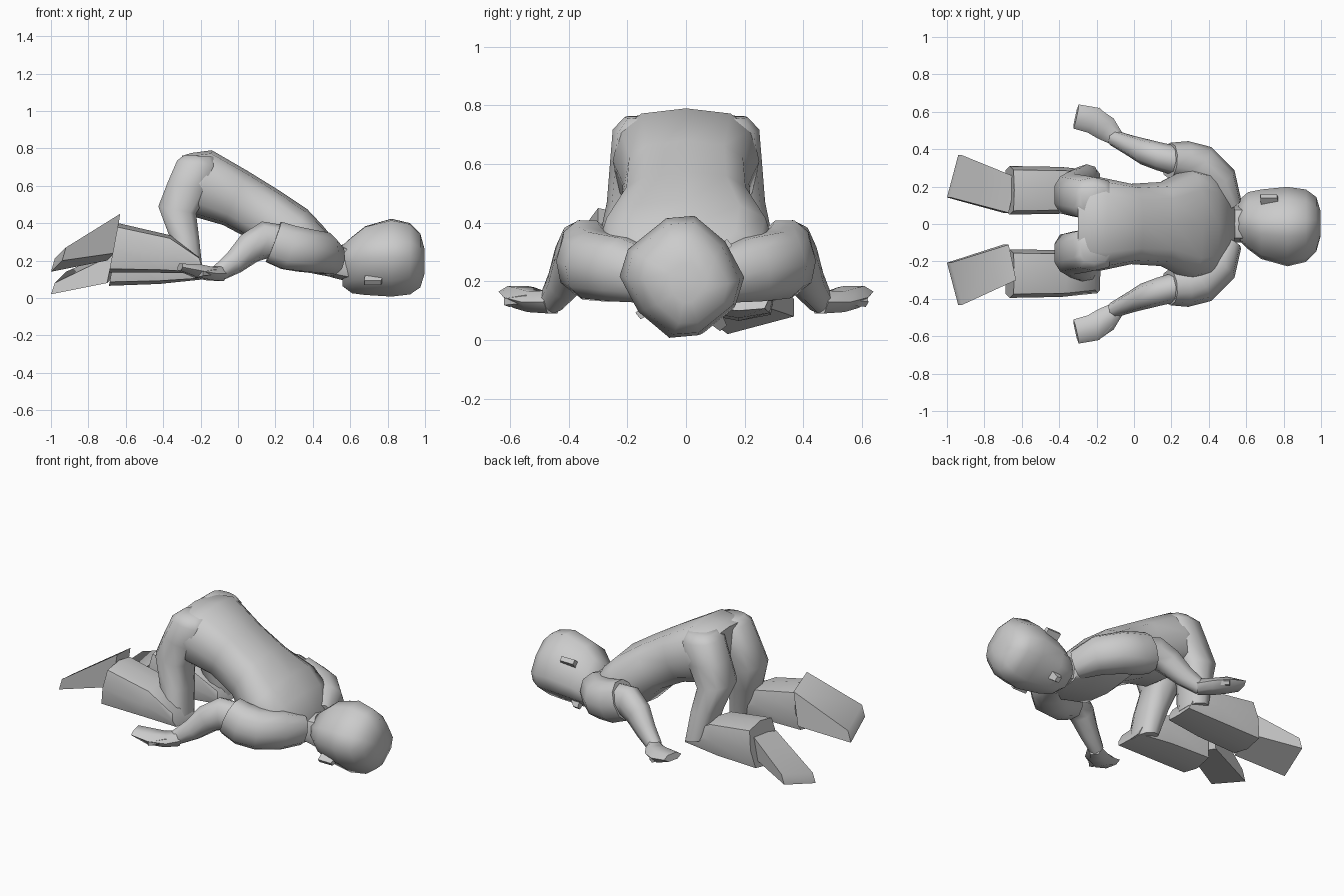
import bpy, bmesh, math
from mathutils import Vector as V


def loft(name, sections, n, power=0.85, sharp=50):
    """Skin rings given as (centre, half_axis_u, half_axis_v); n=4 gives a box section."""
    bm = bmesh.new()
    rings = []
    for c, u, v in sections:
        ring = []
        for i in range(n):
            a = 2 * math.pi * i / n + (math.pi / 4 if n == 4 else 0)
            ca, sa = math.cos(a), math.sin(a)
            if n == 4:
                power = 0
            ca = math.copysign(abs(ca) ** power, ca)
            sa = math.copysign(abs(sa) ** power, sa)
            ring.append(bm.verts.new(c + u * ca + v * sa))
        rings.append(ring)
    for r, s in zip(rings, rings[1:]):
        for i in range(n):
            j = (i + 1) % n
            bm.faces.new((r[i], r[j], s[j], s[i]))
    bm.faces.new(rings[0][::-1])
    bm.faces.new(rings[-1])
    bmesh.ops.recalc_face_normals(bm, faces=bm.faces)
    me = bpy.data.meshes.new(name)
    bm.to_mesh(me)
    bm.free()
    ob = bpy.data.objects.new(name, me)
    bpy.context.collection.objects.link(ob)
    bpy.ops.object.select_all(action='DESELECT')
    bpy.context.view_layer.objects.active = ob
    ob.select_set(True)
    bpy.ops.object.shade_smooth_by_angle(angle=math.radians(sharp))
    return ob


def side(top, bottom, y, w):
    """Section spanning two (x, z) profile points, half width w about y."""
    p, q = V((top[0], y, top[1])), V((bottom[0], y, bottom[1]))
    return (p + q) / 2, V((0, w, 0)), (p - q) / 2


def tube(name, pts, n, power=0.9):
    """Limb through (x, y, z, half_width, half_height) points."""
    cs = [V(p[:3]) for p in pts]
    secs = []
    for i, p in enumerate(pts):
        d = (cs[min(i + 1, len(cs) - 1)] - cs[max(i - 1, 0)]).normalized()
        u = d.cross(V((0, 0, 1))).normalized()
        secs.append((cs[i], u * p[3], u.cross(d) * p[4]))
    return loft(name, secs, n, power, 60)


# Torso: bent forward from the hips down to the neck
loft("torso", [
    side((-0.30, 0.76), (-0.28, 0.52), 0, 0.215),
    side((-0.25, 0.775), (-0.26, 0.46), 0, 0.245),
    side((-0.14, 0.79), (-0.22, 0.43), 0, 0.25),
    side((0.05, 0.68), (-0.08, 0.39), 0, 0.215),
    side((0.22, 0.575), (0.07, 0.31), 0, 0.225),
    side((0.37, 0.475), (0.20, 0.18), 0, 0.30),
    side((0.455, 0.385), (0.38, 0.135), 0, 0.28),
    side((0.54, 0.28), (0.51, 0.11), 0, 0.13),
], 12, 0.72)

# Neck
loft("neck", [side((0.50, 0.28), (0.50, 0.11), 0, 0.10),
              side((0.62, 0.29), (0.62, 0.08), 0, 0.10)], 8)

# Head: rolled about x so the flat face looks down and to +y
EAR = V((0, 0.78, 0.63))
FACE = V((0, 0.63, -0.78))


def head_point(x, ear, face):
    return V((x, 0.005, 0.192)) + EAR * ear + FACE * face


loft("head", [
    (head_point(x, 0, (f - b) / 2), EAR * a, FACE * (f + b) / 2)
    for x, a, b, f in [(0.56, 0.085, 0.09, 0.14), (0.61, 0.13, 0.13, 0.17),
                       (0.68, 0.16, 0.19, 0.17), (0.82, 0.19, 0.225, 0.165),
                       (0.92, 0.17, 0.205, 0.16), (0.975, 0.125, 0.15, 0.13),
                       (0.997, 0.06, 0.07, 0.06)]], 10, 0.7)
loft("nose", [(head_point(0.69, 0, 0.14), V((0.04, 0, 0)), EAR * 0.03),
              (head_point(0.67, 0, 0.195), V((0.015, 0, 0)), EAR * 0.015)], 4)
for s in (-1, 1):
    loft("ear", [(head_point(0.73, s * 0.14, -0.015), V((0.05, 0, 0)), FACE * 0.02),
                 (head_point(0.72, s * 0.20, -0.02), V((0.045, 0, 0)), FACE * 0.014)], 4)

# Arms: sleeve, bare arm swept back, hand and thumb
for s in (-1, 1):
    tube("sleeve", [(0.51, s * 0.10, 0.21, 0.07, 0.09), (0.45, s * 0.22, 0.24, 0.11, 0.115),
                    (0.35, s * 0.31, 0.255, 0.12, 0.12),
                    (0.27, s * 0.335, 0.27, 0.11, 0.125),
                    (0.19, s * 0.34, 0.30, 0.095, 0.12)], 10)
    tube("arm", [(0.24, s * 0.335, 0.29, 0.08, 0.10), (0.14, s * 0.36, 0.31, 0.075, 0.10),
                 (0.06, s * 0.385, 0.265, 0.07, 0.085), (-0.02, s * 0.42, 0.19, 0.055, 0.065),
                 (-0.11, s * 0.46, 0.13, 0.042, 0.045)], 8)
    tube("hand", [(-0.09, s * 0.455, 0.13, 0.042, 0.045), (-0.15, s * 0.51, 0.13, 0.068, 0.04),
                  (-0.22, s * 0.555, 0.145, 0.072, 0.04),
                  (-0.31, s * 0.575, 0.165, 0.066, 0.022)], 6)
    tube("thumb", [(-0.13, s * 0.53, 0.14, 0.025, 0.022),
                   (-0.20, s * 0.61, 0.13, 0.02, 0.018)], 5)

# Thighs: buttocks blend into the hips, legs hang down to the knees
for s in (-1, 1):
    loft("thigh", [
        side((-0.29, 0.765), (-0.13, 0.755), s * 0.135, 0.075),
        side((-0.33, 0.735), (-0.10, 0.70), s * 0.135, 0.115),
        side((-0.38, 0.62), (-0.15, 0.57), s * 0.145, 0.115),
        side((-0.43, 0.49), (-0.22, 0.45), s * 0.155, 0.115),
        side((-0.37, 0.33), (-0.205, 0.32), s * 0.19, 0.11),
        side((-0.32, 0.16), (-0.185, 0.13), s * 0.22, 0.10),
    ], 10, 0.75, 60)

# Shins: bevelled box sections, the near leg higher than the far one
for y, top, low in ((-0.265, (0.40, 0.335, 0.22), (0.135, 0.135, 0.13)),
                    (0.18, (0.33, 0.29, 0.19), (0.065, 0.075, 0.10))):
    loft("shin", [side((-0.64, top[0]), (-0.69, low[0]), y, 0.13),
                  side((-0.36, top[1]), (-0.42, low[1]), y, 0.125),
                  side((-0.21, top[2]), (-0.18, low[2]), y, 0.105)], 8, 0.5, 40)

# Feet: wedges reaching back to a thin, splayed toe edge
for y, toe_y, top, low, toe_top, toe_low in (
        (-0.205, -0.32, 0.43, 0.22, 0.24, 0.17), (0.155, 0.255, 0.25, 0.10, 0.11, 0.05)):
    s = math.copysign(1, y)
    loft("foot", [(V((-0.665, y, (top + low) / 2)), V((0.02 * s, 0.095, 0.02 * s)),
                   V((0.015, 0, (top - low) / 2))),
                  (V((-0.96, toe_y, (toe_top + toe_low) / 2)),
                   V((0.03 * s, 0.113, 0.03 * s)),
                   V((0.01, 0, (toe_top - toe_low) / 2)))], 4)
